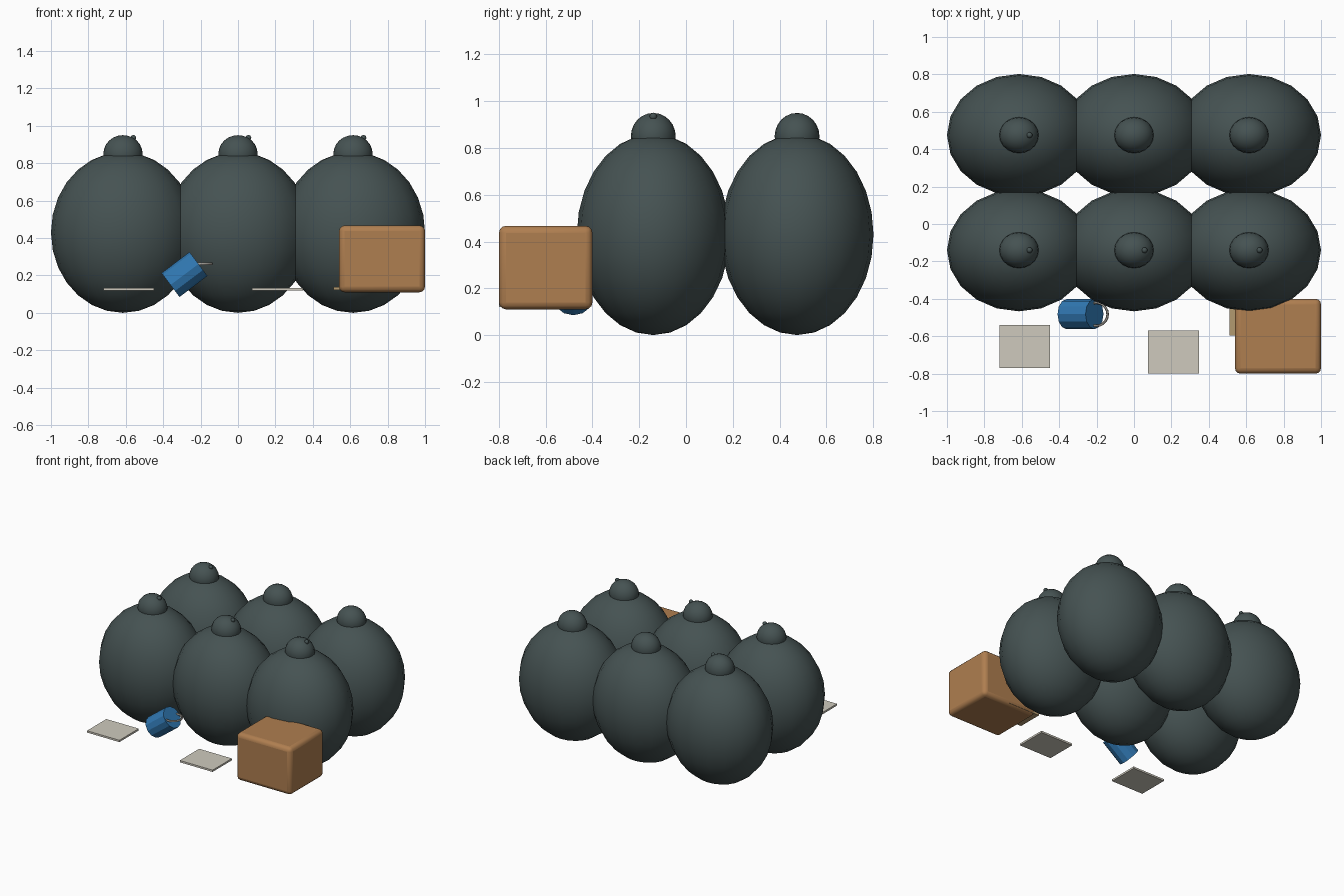
import bpy, math

if "Cube" in bpy.data.objects:
    bpy.data.objects.remove(bpy.data.objects["Cube"])


def material(name, rgb):
    m = bpy.data.materials.new(name)
    m.diffuse_color = (*rgb, 1)
    m.use_nodes = True
    m.node_tree.nodes["Principled BSDF"].inputs["Base Color"].default_value = m.diffuse_color
    return m


BAG = material("dark_plastic", (0.06, 0.085, 0.085))
CARD = material("cardboard", (0.43, 0.21, 0.08))
TAN = material("tan_card", (0.45, 0.32, 0.16))
BLUE = material("blue_tin", (0.03, 0.19, 0.45))
PAPER = material("paper", (0.62, 0.59, 0.51))
WIRE = material("wire", (0.4, 0.38, 0.34))


def finish(name, mat, angle=None):
    ob = bpy.context.object
    ob.name = name
    ob.data.materials.append(mat)
    if angle:
        bpy.ops.object.shade_smooth_by_angle(angle=math.radians(angle))
    return ob


def ellipsoid(name, loc, radii, seg, rings):
    bpy.ops.mesh.primitive_uv_sphere_add(segments=seg, ring_count=rings, radius=1, location=loc)
    bpy.context.object.scale = radii
    bpy.ops.object.transform_apply(location=False, rotation=False, scale=True)
    return finish(name, BAG, 60)


def box(name, lo, hi, mat, bevel=0):
    bpy.ops.mesh.primitive_cube_add(size=1, location=[(a + b) / 2 for a, b in zip(lo, hi)])
    bpy.context.object.scale = [b - a for a, b in zip(lo, hi)]
    bpy.ops.object.transform_apply(location=False, rotation=False, scale=True)
    ob = finish(name, mat)
    if bevel:
        mod = ob.modifiers.new("rounded", 'BEVEL')
        mod.width, mod.segments = bevel, 3
        bpy.ops.object.shade_smooth_by_angle(angle=math.radians(40))
    return ob


# Two rows of three tied bags
for row, y in enumerate((-0.14, 0.475)):
    for col, x in enumerate((-0.615, 0, 0.615)):
        tag = f"_{row}_{col}"
        ellipsoid("bag" + tag, (x, y, 0.43), (0.385, 0.327, 0.43), 20, 14)
        ellipsoid("bag_knot" + tag, (x, y, 0.85), (0.105, 0.096, 0.1), 20, 12)
        # small tie ends on the front row and the back left bag
        if row == 0 or col == 0:
            ellipsoid("tie_end" + tag, (x + 0.056, y, 0.935), (0.016, 0.016, 0.016), 10, 6)

# Carton with a loose flap beside it
box("carton", (0.54, -0.8, 0.11), (1.0, -0.4, 0.467), CARD, 0.03)
box("carton_flap", (0.51, -0.595, 0.122), (0.77, -0.405, 0.137), TAN)

# Loose paper sheets
box("sheet_left", (-0.72, -0.77, 0.12), (-0.45, -0.54, 0.134), PAPER)
box("sheet_right", (0.075, -0.8, 0.12), (0.348, -0.57, 0.134), PAPER)

# Tipped tin and its wire ring
bpy.ops.mesh.primitive_cylinder_add(vertices=12, radius=0.08, depth=0.187,
                                    location=(-0.286, -0.482, 0.205),
                                    rotation=(0, math.radians(53), 0))
finish("tin", BLUE)
bpy.ops.mesh.primitive_torus_add(major_segments=20, minor_segments=6, major_radius=0.062,
                                 minor_radius=0.007, location=(-0.203, -0.483, 0.263))
finish("tin_ring", WIRE, 60)
